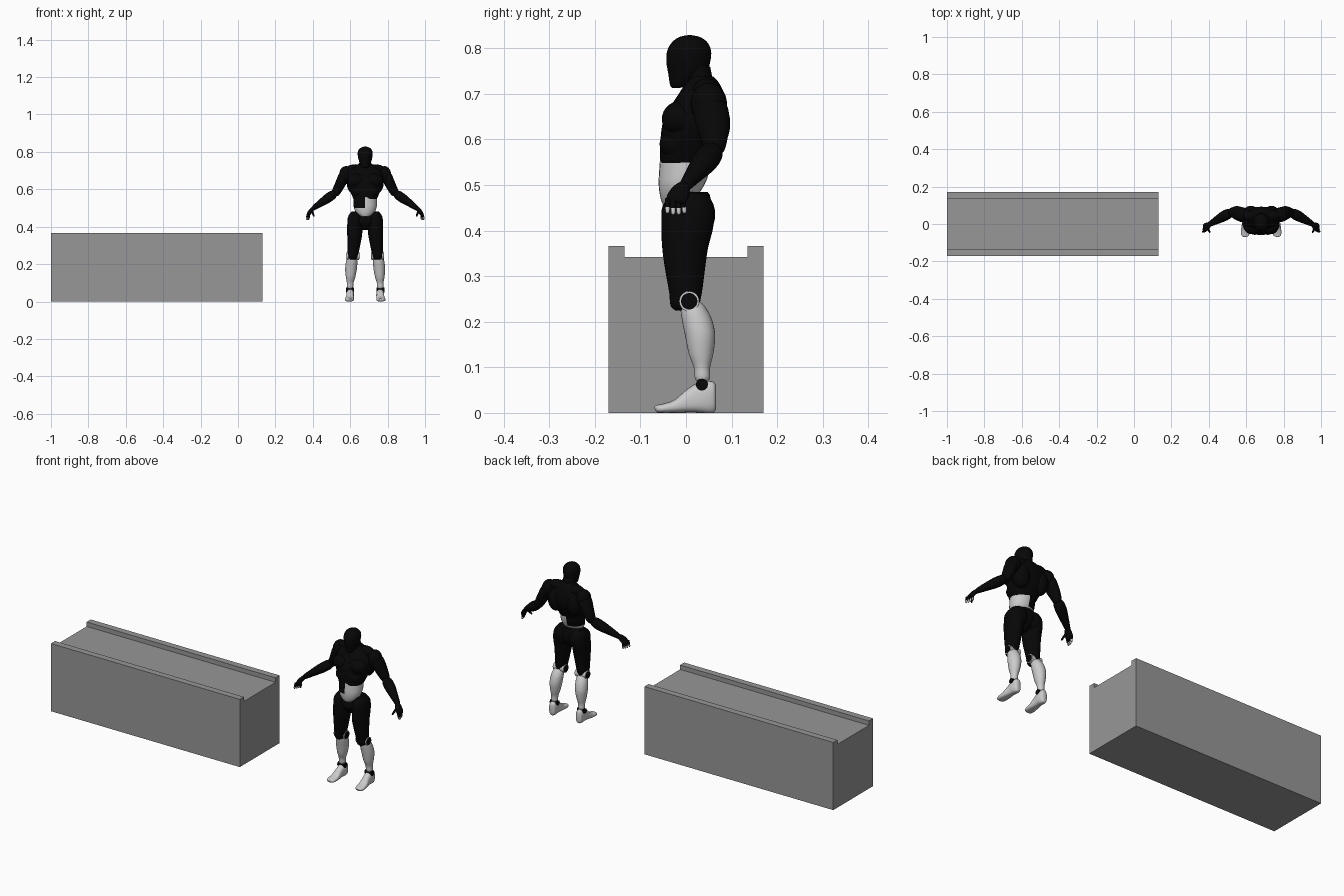
import bpy, bmesh, math
from mathutils import Vector

FIG_X = 0.68  # figure's centre line


def material(name, v):
    m = bpy.data.materials.new(name)
    m.diffuse_color = (v, v, v, 1)
    return m


BLACK = material("black_suit", 0.002)
LIGHT = material("light_armor", 0.8)
STONE = material("dark_grey_stone", 0.31)


def finish(bm, name, mats=(), mirror=False, x=FIG_X, smooth=True):
    bmesh.ops.recalc_face_normals(bm, faces=bm.faces)
    me = bpy.data.meshes.new(name)
    bm.to_mesh(me)
    bm.free()
    ob = bpy.data.objects.new(name, me)
    bpy.context.collection.objects.link(ob)
    ob.location.x = x
    for m in mats:
        me.materials.append(m)
    if smooth:
        bpy.ops.object.select_all(action='DESELECT')
        ob.select_set(True)
        bpy.context.view_layer.objects.active = ob
        bpy.ops.object.shade_smooth_by_angle(angle=math.radians(40))
    if mirror:
        ob.modifiers.new("mirror", 'MIRROR')
    return ob


def spline(pts, steps):
    """Catmull-Rom through the ring parameters."""
    out = []
    for i in range(len(pts) - 1):
        a, b = pts[max(i - 1, 0)], pts[i]
        c, d = pts[i + 1], pts[min(i + 2, len(pts) - 1)]
        for k in range(steps):
            t = k / steps
            out.append([0.5 * (2 * q + (r - p) * t + (2 * p - 5 * q + 4 * r - s) * t * t
                               + (3 * q - p - 3 * r + s) * t ** 3)
                        for p, q, r, s in zip(a, b, c, d)])
    return out + [list(pts[-1])]


def loft(name, rings, mat, mirror=False, ref=None, power=2.0, n=28, steps=4):
    """Skin of (super)elliptic rings (x, y, z, ra, rb); level rings unless ref is given."""
    bm = bmesh.new()
    rings = spline(rings, steps)
    loops = []
    for i, (x, y, z, ra, rb) in enumerate(rings):
        t = Vector((0, 0, 1))
        if ref:
            t = (Vector(rings[min(i + 1, len(rings) - 1)][:3]) - Vector(rings[max(i - 1, 0)][:3])).normalized()
        u = Vector(ref or (1, 0, 0))
        u = (u - t * u.dot(t)).normalized()
        v = t.cross(u)
        loop = []
        for k in range(n):
            c, s = math.cos(2 * math.pi * k / n), math.sin(2 * math.pi * k / n)
            p = Vector((x, y, z))
            p += u * math.copysign(abs(c) ** (2 / power), c) * max(ra, 0.001)
            p += v * math.copysign(abs(s) ** (2 / power), s) * max(rb, 0.001)
            p.z = max(p.z, 0)
            loop.append(bm.verts.new(p))
        loops.append(loop)
    for a, b in zip(loops, loops[1:]):
        for k in range(n):
            bm.faces.new((a[k], a[(k + 1) % n], b[(k + 1) % n], b[k]))
    bm.faces.new(loops[0])
    bm.faces.new(loops[-1])
    return finish(bm, name, [mat], mirror)


def ellipsoid(name, c, r, mat, mirror=True):
    bm = bmesh.new()
    bmesh.ops.create_uvsphere(bm, u_segments=24, v_segments=14, radius=1)
    for v in bm.verts:
        v.co = Vector((c[i] + v.co[i] * r[i] for i in range(3)))
    return finish(bm, name, [mat], mirror)


# Stone trough: one U-notched profile extruded along x
bm = bmesh.new()
prof = [(-.17, 0), (.17, 0), (.17, .366), (.135, .366), (.135, .342),
        (-.135, .342), (-.135, .366), (-.17, .366)]
f = bm.faces.new([bm.verts.new((-1, y, z)) for y, z in prof])
ext = bmesh.ops.extrude_face_region(bm, geom=[f])
bmesh.ops.translate(bm, vec=(1.13, 0, 0), verts=[v for v in ext["geom"] if isinstance(v, bmesh.types.BMVert)])
finish(bm, "trough_block", [STONE], x=0, smooth=False)

# Head and neck
loft("head", [(0, -.022, .713, .008, .008), (0, -.015, .720, .020, .020),
              (0, .002, .745, .031, .041), (0, .005, .770, .038, .048),
              (0, .007, .795, .040, .048), (0, .008, .814, .033, .038),
              (0, .008, .825, .018, .022), (0, .008, .829, .003, .003)], BLACK)
loft("neck", [(0, .038, .70, .045, .036), (0, .030, .725, .034, .031), (0, .024, .76, .030, .029)], BLACK)

# Torso with muscle masses
loft("chest", [(0, -.002, .548, .062, .054), (0, .002, .565, .070, .059),
               (0, .012, .60, .084, .068), (0, .021, .64, .096, .071),
               (0, .029, .675, .096, .061), (0, .034, .70, .083, .050),
               (0, .036, .725, .050, .036), (0, .034, .738, .034, .026)], BLACK, power=2.3)
ellipsoid("pectoral", (.046, -.010, .645), (.050, .043, .040), BLACK)
ellipsoid("rib_plate", (.035, -.020, .590), (.038, .038, .034), BLACK)
ellipsoid("back_muscle", (.055, .055, .635), (.044, .042, .062), BLACK)
ellipsoid("trapezius", (.050, .045, .708), (.055, .030, .026), BLACK)

# Abdomen: light, with the upper part of one side black
abdomen = loft("abdomen", [(0, -.030, .455, .022, .020), (0, -.018, .472, .046, .038),
                           (0, -.010, .50, .060, .050), (0, -.004, .53, .063, .055),
                           (0, .0, .57, .062, .056)], LIGHT)
abdomen.data.materials.append(BLACK)
for p in abdomen.data.polygons:
    if p.center.x < 0 and p.center.z > .497:
        p.material_index = 1

# Pelvis and glutes
loft("pelvis", [(0, .003, .382, .016, .018), (0, .004, .40, .036, .040),
                (0, .004, .43, .064, .054), (0, .010, .46, .068, .046),
                (0, .014, .478, .060, .038), (0, .015, .485, .050, .032)], BLACK)
ellipsoid("glute", (.043, .028, .435), (.040, .036, .050), BLACK)

# Legs
loft("thigh", [(.052, .005, .482, .020, .030), (.055, .004, .455, .036, .055),
               (.056, .003, .41, .040, .057), (.056, -.002, .36, .040, .050),
               (.060, -.002, .31, .035, .043), (.064, -.001, .265, .030, .036),
               (.066, -.003, .236, .024, .031), (.066, -.004, .225, .015, .020)], BLACK, True)
loft("shin_guard", [(.070, .013, .243, .018, .020), (.071, .016, .23, .027, .028),
                    (.073, .024, .205, .031, .033), (.076, .031, .17, .031, .033),
                    (.078, .033, .13, .025, .027), (.080, .035, .10, .018, .018),
                    (.081, .036, .078, .017, .017), (.081, .036, .068, .012, .012)], LIGHT, True)
AX = (0, 1, 0)
loft("knee_rim", [(.034, .007, .245, .022, .022), (.097, .007, .245, .022, .022)], LIGHT, True, AX)
loft("knee_cap", [(.031, .007, .245, .018, .018), (.100, .007, .245, .018, .018)], BLACK, True, AX)
loft("ankle_joint", [(.060, .035, .062, .013, .013), (.102, .035, .062, .013, .013)], BLACK, True, AX)
loft("foot", [(.080, .066, .034, .009, .024), (.080, .060, .034, .017, .034),
              (.080, .038, .034, .021, .035), (.081, .012, .027, .020, .027),
              (.083, -.020, .015, .023, .015), (.085, -.050, .010, .023, .010),
              (.086, -.064, .009, .017, .008), (.086, -.068, .008, .006, .004)],
     LIGHT, True, (1, 0, 0), 2.6)

# Arms
ellipsoid("shoulder", (.103, .050, .678), (.036, .040, .046), BLACK)
loft("upper_arm", [(.104, .050, .695, .018, .014), (.114, .053, .67, .037, .029),
                   (.130, .059, .635, .037, .028), (.148, .062, .60, .029, .025),
                   (.160, .062, .578, .022, .021), (.166, .061, .569, .010, .010)], BLACK, True, AX)
ellipsoid("elbow", (.166, .060, .575), (.018, .018, .018), BLACK)
loft("forearm", [(.158, .062, .582, .012, .012), (.172, .056, .572, .026, .023),
                 (.200, .042, .552, .028, .025), (.235, .022, .528, .022, .020),
                 (.265, .005, .507, .016, .015), (.278, -.003, .497, .013, .012)], BLACK, True, AX)
loft("palm", [(.274, .0, .502, .011, .009), (.285, -.009, .491, .019, .011),
              (.298, -.018, .475, .023, .011), (.304, -.022, .465, .021, .009),
              (.306, -.023, .462, .014, .005)], BLACK, True, AX)

# Fingers with light tips
digits = [((.300 + .002 * i, -.006 - .0115 * i, .470), (.302 + .004 * i, -.003 - .0125 * i, .435 + .003 * (i in (0, 3))))
          for i in range(4)] + [((.286, -.022, .488), (.274, -.046, .455))]
for i, (a, b) in enumerate(digits):
    a, b = Vector(a), Vector(b)
    name = "thumb" if i == 4 else f"finger_{i + 1}"
    m, e = a.lerp(b, .6), a.lerp(b, .9)
    loft(name, [(*a, .006, .006), (*m, .0058, .0058)], BLACK, True, AX, n=12, steps=1)
    loft(name + "_tip", [(*m, .0052, .0052), (*e, .0045, .0045), (*b, .002, .002)],
         BLACK if i == 4 else LIGHT, True, AX, n=12, steps=2)
